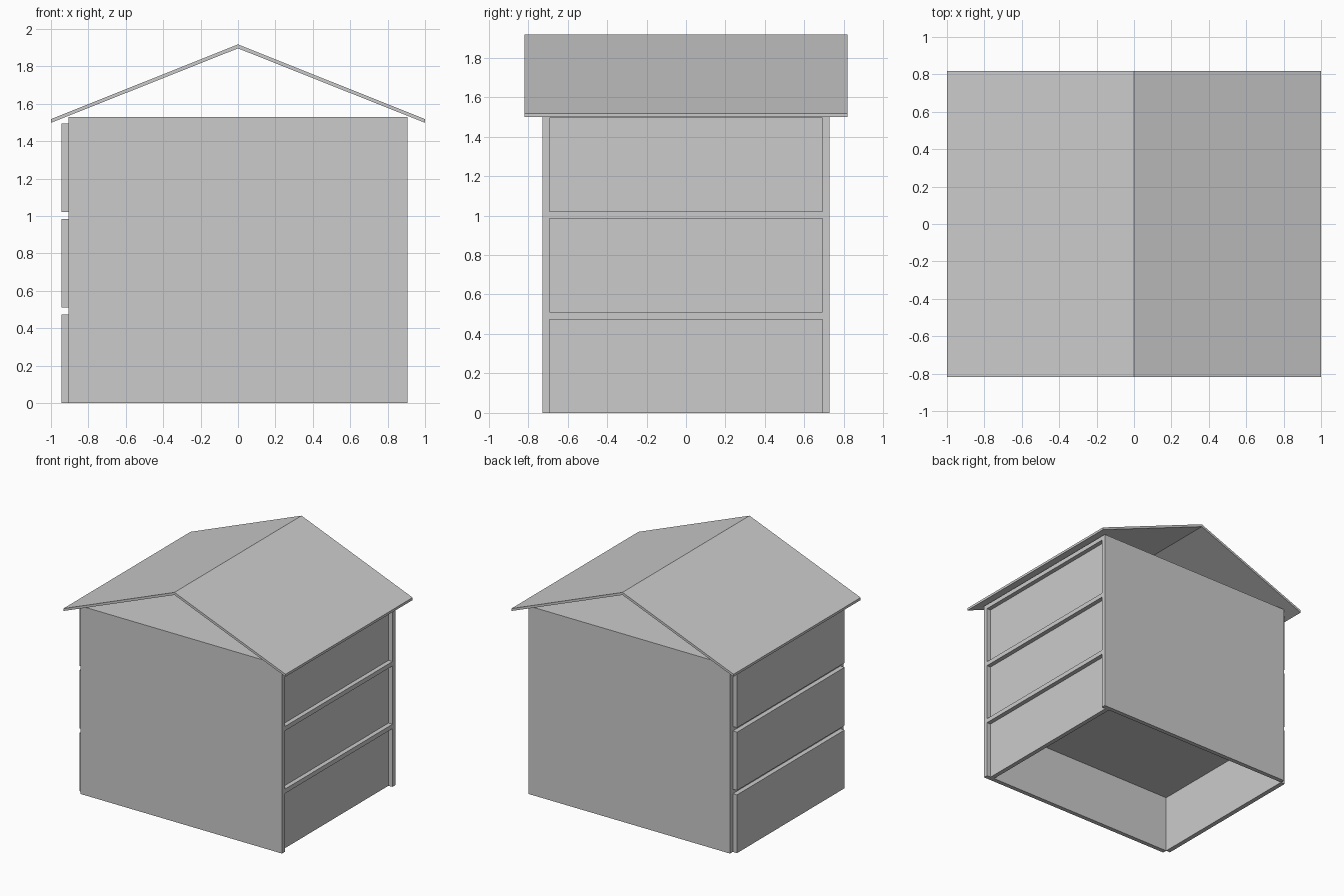
import bpy
import bmesh

if "Cube" in bpy.data.objects:
    bpy.data.objects.remove(bpy.data.objects["Cube"])

grey = bpy.data.materials.new("light grey")
grey.diffuse_color = (0.6, 0.6, 0.6, 1)
grey.use_nodes = True
grey.node_tree.nodes["Principled BSDF"].inputs["Base Color"].default_value = grey.diffuse_color

T = 0.036            # board thickness
HX, HY = 0.906, 0.728  # half width and half depth of the body
BAY = 0.474          # clear height of each storey
STOREY = BAY + T


def finish(name, bm):
    bmesh.ops.recalc_face_normals(bm, faces=bm.faces)
    mesh = bpy.data.meshes.new(name)
    bm.to_mesh(mesh)
    bm.free()
    mesh.materials.append(grey)
    obj = bpy.data.objects.new(name, mesh)
    bpy.context.collection.objects.link(obj)
    return obj


def box(name, x0, x1, y0, y1, z0, z1):
    bm = bmesh.new()
    bmesh.ops.create_cube(bm, size=1)
    for v in bm.verts:
        v.co = ((x0 + x1) / 2 + v.co.x * (x1 - x0),
                (y0 + y1) / 2 + v.co.y * (y1 - y0),
                (z0 + z1) / 2 + v.co.z * (z1 - z0))
    return finish(name, bm)


# Front and back walls
box("front_wall", -HX, HX, -HY, -HY + T, 0, 3 * STOREY)
box("back_wall", -HX, HX, HY - T, HY, 0, 3 * STOREY)

# Each storey: a deck on top, a recessed right panel and a proud left panel
inner = HY - T
for i in range(3):
    z = i * STOREY
    box(f"deck_{i + 1}", -HX, HX, -inner, inner, z + BAY, z + STOREY)
    box(f"left_panel_{i + 1}", -HX - T - 0.002, -HX, -inner, inner, z, z + BAY)
    box(f"right_panel_{i + 1}", HX - 2 * T, HX - T, -inner, inner, z, z + BAY)

# Folded gable roof, open at both ends
profile = [(-1, 1.498), (0, 1.896), (1, 1.498), (1, 1.518), (0, 1.917), (-1, 1.518)]
bm = bmesh.new()
rings = [[bm.verts.new((x, y, z)) for x, z in profile] for y in (-0.817, 0.817)]
for i in range(6):
    j = (i + 1) % 6
    bm.faces.new((rings[0][i], rings[0][j], rings[1][j], rings[1][i]))
for r in rings:
    bm.faces.new((r[0], r[1], r[4], r[5]))
    bm.faces.new((r[1], r[2], r[3], r[4]))
finish("roof", bm)
